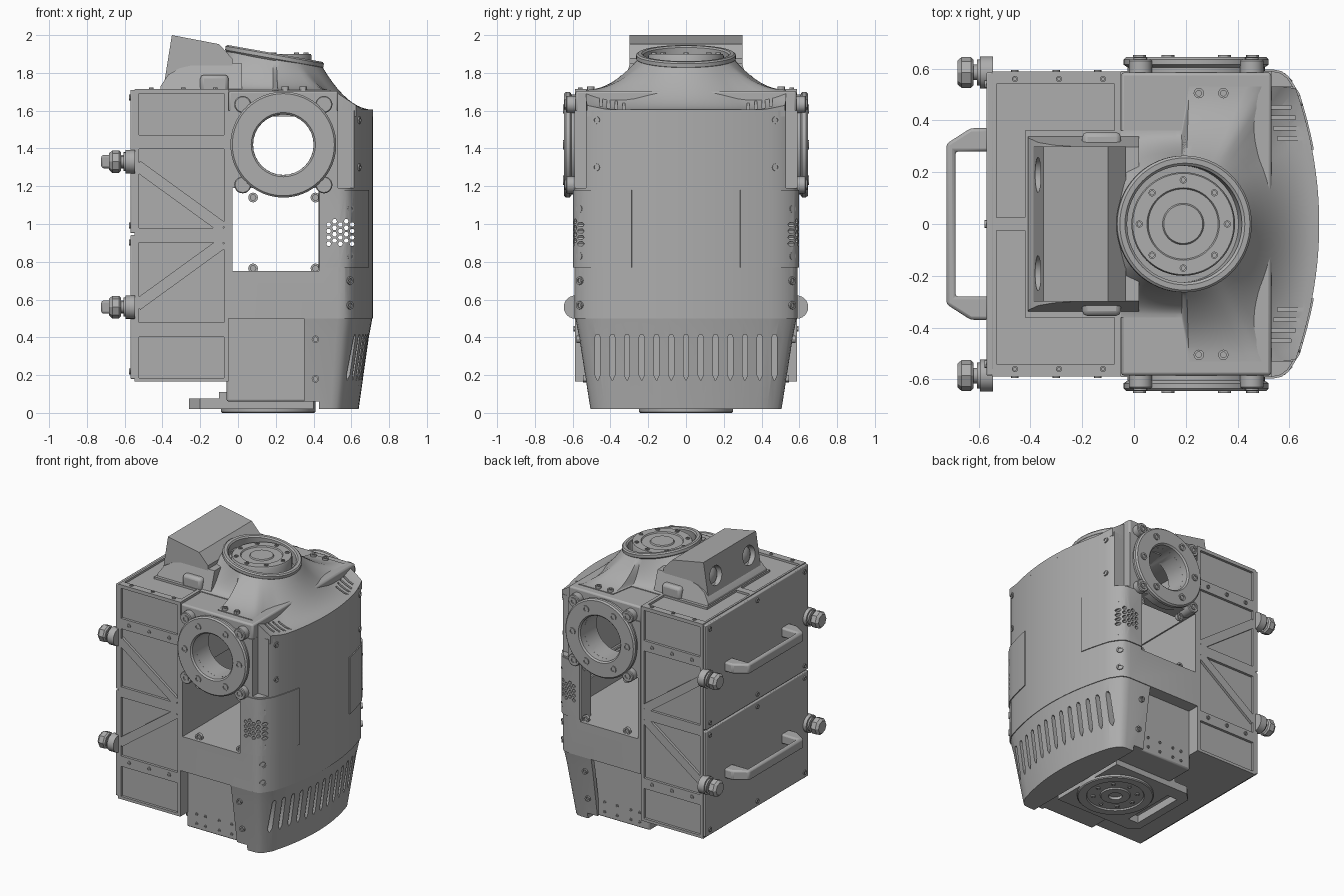
import bpy, bmesh, math
from mathutils import Vector, Matrix

if "Cube" in bpy.data.objects:
    bpy.data.objects.remove(bpy.data.objects["Cube"])

grey = bpy.data.materials.new("plain_grey")
grey.use_nodes = True
grey.diffuse_color = (0.42, 0.42, 0.42, 1)
grey.node_tree.nodes["Principled BSDF"].inputs["Base Color"].default_value = grey.diffuse_color
parts = []


def finish(bm, name):
    bmesh.ops.remove_doubles(bm, verts=bm.verts, dist=1e-5)
    bmesh.ops.recalc_face_normals(bm, faces=bm.faces)
    mesh = bpy.data.meshes.new(name)
    bm.to_mesh(mesh)
    bm.free()
    mesh.materials.append(grey)
    ob = bpy.data.objects.new(name, mesh)
    bpy.context.collection.objects.link(ob)
    parts.append(ob)
    return ob


def add_loft(bm, rings, closed=False):
    rows = [[bm.verts.new(p) for p in ring] for ring in rings]
    n = len(rows[0])
    pairs = list(zip(rows, rows[1:])) + ([(rows[-1], rows[0])] if closed else [])
    for a, b in pairs:
        for i in range(n):
            j = (i + 1) % n
            bm.faces.new((a[i], a[j], b[j], b[i]))
    if not closed:
        bm.faces.new(rows[0])
        bm.faces.new(rows[-1])


def loft(name, rings):
    bm = bmesh.new()
    add_loft(bm, rings)
    return finish(bm, name)


def prism(name, pts, axis, lo, hi):
    place = {"x": lambda a, b, h: (h, a, b), "y": lambda a, b, h: (a, h, b), "z": lambda a, b, h: (a, b, h)}[axis]
    return loft(name, [[place(a, b, h) for a, b in pts] for h in (lo, hi)])


def box(name, lo, hi, bevel=0):
    x0, y0, z0 = lo
    x1, y1, z1 = hi
    ob = prism(name, [(x0, y0), (x1, y0), (x1, y1), (x0, y1)], "z", z0, z1)
    if bevel:
        mod = ob.modifiers.new("bevel", "BEVEL")
        mod.width, mod.segments = bevel, 2
    return ob


def lathe(name, profile, spots, axis, closed=False, n=32):
    """Turn (radius, height) points about an axis, once at every spot."""
    bm = bmesh.new()
    turn = Vector(axis).to_track_quat("Z", "Y")
    for spot in spots:
        rings = []
        for r, h in profile:
            r = max(r, 1e-4)
            rings.append([Vector(spot) + turn @ Vector((r * math.cos(i * math.tau / n), r * math.sin(i * math.tau / n), h))
                          for i in range(n)])
        add_loft(bm, rings, closed)
    return finish(bm, name)


def bolts(name, spots, axis, r=0.02):
    lathe(name, [(r, -0.015), (r, 0.007), (r * 0.55, 0.007), (r * 0.55, -0.004), (0, -0.004)], spots, axis, n=12)


def cut(ob, cutter, keep=False):
    mod = ob.modifiers.new("cut", "BOOLEAN")
    mod.operation, mod.object, mod.solver = "DIFFERENCE", cutter, "EXACT"
    done = bpy.data.meshes.new_from_object(ob.evaluated_get(bpy.context.evaluated_depsgraph_get()))
    ob.modifiers.clear()
    ob.data = done
    if not keep:
        parts.remove(cutter)
        bpy.data.objects.remove(cutter)


# Chest plan: curved front, rounded corners
def front_x(y):
    return 0.715 - 0.33 * y * y


half = [(0.53, 0.59), (0.565, 0.583), (0.59, 0.565), (0.61, 0.535)] + [(front_x(k * 0.05), k * 0.05) for k in range(10, 0, -1)]
front = half + [(front_x(0), 0)] + [(x, -y) for x, y in reversed(half)]
plan = [(-0.05, 0.59)] + front + [(-0.05, -0.59)]

chest = prism("chest_shell", plan, "z", 0.5, 1.6)
cut(chest, box("cavity", (-0.02, -0.47, 0.75), (0.6, 0.47, 1.56)))
cut(chest, box("window", (-0.03, -1, 0.75), (0.43, 1, 1.19)))
cut(chest, lathe("arm_hole", [(0.16, -1), (0.16, 1)], [(0.24, 0, 1.42)], (0, 1, 0)))
for s in (-1, 1):
    lo, hi = sorted((s * 0.53, s * 0.8))
    cut(chest, box("corner", (0.53, lo, 1.19), (0.8, hi, 1.8)))

# Vented side covers wrapping the chest corners
vents = lathe("vents", [(0.013, -1), (0.013, 1)],
              [(0.48 + i * 0.031, 0, 0.895 + j * 0.034 + (i % 2) * 0.017) for i in range(5) for j in range(4)], (0, 1, 0), n=6)
cut(chest, vents, True)
for s in (-1, 1):
    edge = [(0.43, s * 0.59)] + [(x, s * y) for x, y in half if y > 0.28] + [(front_x(0.285), s * 0.285)]
    outer = [(0.2 + (x - 0.2) * 1.012, y * 1.012) for x, y in edge]
    cover = prism("side_cover", outer + [(x - 0.005, y * 0.99) for x, y in reversed(edge)], "z", 0.77, 1.18)
    cut(cover, vents, True)
    bolts("cover_bolts", [(0.592, s * 0.562, z) for z in (0.57, 0.7, 0.83, 1.08)], (1, s, 0), 0.022)
    bolts("chest_bolts", [(front_x(0.475), s * 0.475, z) for z in (1.3, 1.55)], (1, s * 0.3, 0))
    bolts("window_tabs", [(x, s * 0.56, z) for x in (0.08, 0.41) for z in (0.765, 1.14)], (0, s, 0), 0.026)
parts.remove(vents)
bpy.data.objects.remove(vents)

# Shoulder deck and arm rings
deck = box("shoulder_deck", (-0.05, -0.585, 1.59), (0.53, 0.585, 1.705), 0.012)
for s in (-1, 1):
    lathe("arm_ring", [(0.16, 0.45), (0.16, 0.635), (0.17, 0.645), (0.27, 0.645), (0.28, 0.635), (0.28, 0.615),
                       (0.265, 0.605), (0.265, 0.55), (0.19, 0.55), (0.19, 0.45)],
          [(0.24, 0, 1.42)], (0, s, 0), True, 64)
    corners = [(0.24 + a * 0.215, s * 0.6, 1.42 + b * 0.213) for a in (-1, 1) for b in (-1, 1)]
    lathe("ring_lugs", [(0, -0.06), (0.045, -0.06), (0.045, 0.03), (0.04, 0.035), (0, 0.035)], corners, (0, s, 0), n=20)
    bolts("lug_bolts", [(x, s * 0.635, z) for x, y, z in corners], (0, s, 0), 0.026)
    bolts("ring_bolts", [(0.24 + 0.218 * math.cos(a * math.pi / 3), s * 0.645, 1.42 + 0.218 * math.sin(a * math.pi / 3))
                         for a in range(6)], (0, s, 0), 0.025)
    bolts("deck_bolts", [(x, s * 0.505, 1.722) for x in (0.25, 0.345)], (0, 0, 1))
    bolts("bracket_bolts", [(x, s * 0.333, 1.725) for x in (-0.18, -0.08)], (0, 0, 1))


# Collar sweeping up to the tilted neck
def inside(x, y):
    return -0.3 < x < front_x(y) and abs(y) < (0.53 if x > 0.2 else 0.36)


rim, neck_z, tilt = [], 1.895, -0.178
for i in range(96):
    a = (i + 0.5) * math.tau / 96
    lo, hi = 0.0, 1.0
    for _ in range(24):
        mid = (lo + hi) / 2
        lo, hi = (mid, hi) if inside(0.195 + mid * math.cos(a), mid * math.sin(a)) else (lo, mid)
    x = 0.195 + lo * math.cos(a)
    rim.append((a, lo, 1.605 + 0.105 * min(1, max(0, (0.66 - x) / 0.16))))


def collar_ring(t, drop=0.0):
    ring = []
    for a, r0, z0 in rim:
        r = r0 + (0.25 - r0) * t
        x = 0.195 + r * math.cos(a)
        top = neck_z + tilt * 0.25 * math.cos(a) - 0.015
        ring.append((x, r * math.sin(a), z0 + (top - z0) * t ** 2 - drop))
    return ring


collar = loft("collar", [[(x, y, 1.57) for x, y, z in collar_ring(0)]] + [collar_ring(k / 10) for k in range(11)])
lean = (-tilt, 0, 1)
cut(collar, lathe("neck_well", [(0.225, -0.075), (0.225, 0.2)], [(0.195, 0, neck_z)], lean, n=64))
lathe("neck_rim", [(0.225, -0.06), (0.225, 0.0), (0.235, 0.008), (0.255, 0.008), (0.264, 0), (0.264, -0.02), (0.25, -0.035)],
      [(0.195, 0, neck_z)], lean, True, 64)
lathe("neck_disc", [(0, -0.09), (0.2, -0.09), (0.2, -0.01), (0.195, 0), (0.14, 0), (0.135, -0.008), (0.08, -0.008), (0.075, 0), (0, 0)],
      [(0.19, 0, 1.9)], (0, 0, 1), n=64)
bolts("neck_bolts", [(0.19 + 0.17 * math.cos(k * math.pi / 4), 0.17 * math.sin(k * math.pi / 4), 1.9) for k in range(8)], (0, 0, 1), 0.014)
# Breather slits in the collar front
for s in (-1, 1):
    for k in range(4):
        y = s * (0.33 + k * 0.04)
        x = front_x(y) - 0.08 - k * 0.006
        cut(collar, box("slit", (x - 0.045, y - 0.007, 1.605), (x + 0.055, y + 0.007, 1.9)))

# Sensor head behind the neck
hump = [(-0.41, 1.69), (-0.41, 1.73), (-0.37, 1.79), (-0.31, 1.825), (-0.2, 1.85), (0.02, 1.85), (0.02, 1.69)]
loft("head_base", [[(x, s * (0.345 - (z - 1.69) * 0.3), z) for x, z in hump] for s in (-1, 1)])
for s in (-1, 1):
    box("head_step", (-0.2, min(s * 0.25, s * 0.355), 1.69), (-0.05, max(s * 0.25, s * 0.355), 1.79), 0.02)
head = prism("sensor_head", [(-0.39, 1.75), (-0.35, 2.0), (-0.1, 1.952), (-0.03, 1.875), (-0.03, 1.75)], "y", -0.3, 0.3)
eyes = [(-0.372, s * 0.19, 1.87) for s in (-1, 1)]
back = (-1, 0, 0.16)
cut(head, lathe("eye_holes", [(0.068, -0.045), (0.068, 0.1)], eyes, back))
lathe("eye_lenses", [(0, -0.06), (0.055, -0.06), (0.055, -0.03), (0.035, -0.02), (0, -0.016)], eyes, back)

# Backpack core with raised frame bars
box("pack_core", (-0.545, -0.57, 0.165), (-0.05, 0.57, 1.7))


def bar(name, p, q, width, s):
    d = Vector((q[0] - p[0], q[1] - p[1])).normalized() * width / 2
    n = Vector((-d.y, d.x))
    pts = [Vector(p) + n, Vector(p) - n, Vector(q) - n, Vector(q) + n]
    prism(name, [tuple(v) for v in pts], "y", *sorted((s * 0.56, s * 0.588)))


for s in (-1, 1):
    for x in (-0.537, -0.062):
        bar("frame_post", (x, 0.165), (x, 1.712), 0.024, s)
    for z, w in ((1.702, 0.02), (1.435, 0.075), (0.94, 0.075), (0.44, 0.075), (0.175, 0.02)):
        bar("frame_rail", (-0.545, z), (-0.05, z), w, s)
    for z0, z1 in ((1.31, 1.0), (0.57, 0.88)):
        bar("frame_brace", (-0.535, z0), (-0.08, z1 - 0.02 if z1 > 0.94 else z1 + 0.02), 0.06, s)
    bolts("frame_bolts", [(x, s * 0.588, z) for x in (-0.46, -0.3, -0.14) for z in (1.435, 0.445)], (0, s, 0), 0.014)
    # Raised edging on the pack top
    for lo, hi in (((-0.545, 0.54), (-0.05, 0.588)), ((-0.545, 0.0), (-0.53, 0.55)), ((-0.545, 0.0), (-0.41, 0.025)),
                   ((-0.42, 0.0), (-0.05, 0.36)), ((-0.075, 0.35), (-0.05, 0.55))):
        box("top_edging", (lo[0], min(s * lo[1], s * hi[1]), 1.69), (hi[0], max(s * lo[1], s * hi[1]), 1.715))
    bolts("top_bolts", [(x, s * 0.56, 1.715) for x in (-0.46, -0.29, -0.12)], (0, 0, 1), 0.012)

# Two rear doors with handles and corner knobs
grip = [(-0.56, 0.37), (-0.63, 0.37), (-0.724, 0.31)]
hollow = [(-0.69, 0.28), (-0.56, 0.28)]
grip = grip + [(x, -y) for x, y in reversed(grip)] + [(x, -y) for x, y in reversed(hollow)] + hollow
for z0, z1, grip_z in ((0.18, 0.942, 0.56), (0.952, 1.71, 1.33)):
    box("rear_door", (-0.57, -0.585, z0), (-0.54, 0.585, z1), 0.006)
    bolts("door_bolts", [(-0.57, y, z) for y in (-0.54, 0, 0.54) for z in (z0 + 0.04, z1 - 0.04)], (-1, 0, 0), 0.016)
    handle = prism("door_handle", grip, "z", grip_z - 0.035, grip_z + 0.035)
    mod = handle.modifiers.new("bevel", "BEVEL")
    mod.width, mod.segments = 0.012, 2
    knobs = [(-0.545, y, grip_z) for y in (-0.585, 0.585)]
    lathe("knob_collars", [(0, 0), (0.062, 0), (0.062, 0.05), (0.05, 0.05), (0.05, 0.062), (0.03, 0.062), (0.03, 0.08), (0, 0.08)],
          knobs, (-1, 0, 0), n=24)
    lathe("knob_heads", [(0, 0.075), (0.05, 0.075), (0.06, 0.085), (0.06, 0.12), (0.045, 0.137), (0, 0.137)], knobs, (-1, 0, 0), n=8)

# Waist box and slotted skirt
box("waist_box", (-0.06, -0.5, 0.06), (0.43, 0.5, 0.51), 0.01)
for s in (-1, 1):
    bolts("waist_bolts", [(x, s * 0.5, z) for x in (0.02, 0.09, 0.2, 0.3) for z in (0.1, 0.17)], (0, s, 0), 0.01)
    bolts("skirt_bolts", [(0.41, s * (0.59 - (0.5 - z) * 0.165), z) for z in (0.18, 0.39)], (0, s, 0), 0.02)
top = [(0.35, 0.585)] + [(x - 0.004, y * 0.99) for x, y in front] + [(0.35, -0.585)]


def skirt_ring(t, z, inset=0):
    return [(0.35 + (x - 0.35) * (1 - 0.2 * t) - inset * (x > 0.36), y * (1 - 0.135 * t) * (1 - inset * 1.8), z) for x, y in top]


skirt = loft("skirt", [skirt_ring(0, 0.5), skirt_ring(0.25, 0.4), skirt_ring(1, 0.02)])
cut(skirt, loft("skirt_cavity", [skirt_ring(0.05, 0.475, 0.03), skirt_ring(0.25, 0.4, 0.03), skirt_ring(0.92, 0.07, 0.03)]))
cut(skirt, box("skirt_notch", (0.3, -1, 0), (0.43, 1, 0.06)))
slot = [(0.014, 0.2), (0.014, 0.4), (0.007, 0.415), (-0.007, 0.415), (-0.014, 0.4), (-0.014, 0.2), (0, 0.17)]
for k in range(-6, 7):
    cut(skirt, prism("slot", [(k * 0.078 + y, z) for y, z in slot], "x", 0.5, 0.8))

# Foot plate and turntable
foot = prism("foot_plate", [(-0.2, -0.3), (0.4, -0.3), (0.4, 0.3), (-0.2, 0.3), (-0.26, 0.24), (-0.26, -0.24)], "z", 0.02, 0.075)
cut(foot, box("rear_slot", (-0.2, -0.2, 0), (-0.12, 0.2, 0.2)))
box("foot_rib", (-0.1, -0.3, 0.06), (-0.04, 0.3, 0.11))
lathe("turntable", [(0, 0.06), (0.25, 0.06), (0.25, 0.006), (0.244, 0), (0.19, 0), (0.185, 0.01), (0.1, 0.01), (0.095, 0), (0.045, 0), (0.045, 0.03), (0, 0.03)],
      [(0.16, 0, 0)], (0, 0, 1), n=64)
bolts("turntable_bolts", [(0.16 + 0.145 * math.cos(k * math.pi / 4), 0.145 * math.sin(k * math.pi / 4), 0.009) for k in range(8)], (0, 0, -1), 0.014)

bpy.ops.object.select_all(action="DESELECT")
for ob in parts:
    ob.select_set(True)
bpy.context.view_layer.objects.active = parts[0]
bpy.ops.object.shade_smooth_by_angle(angle=math.radians(30))
